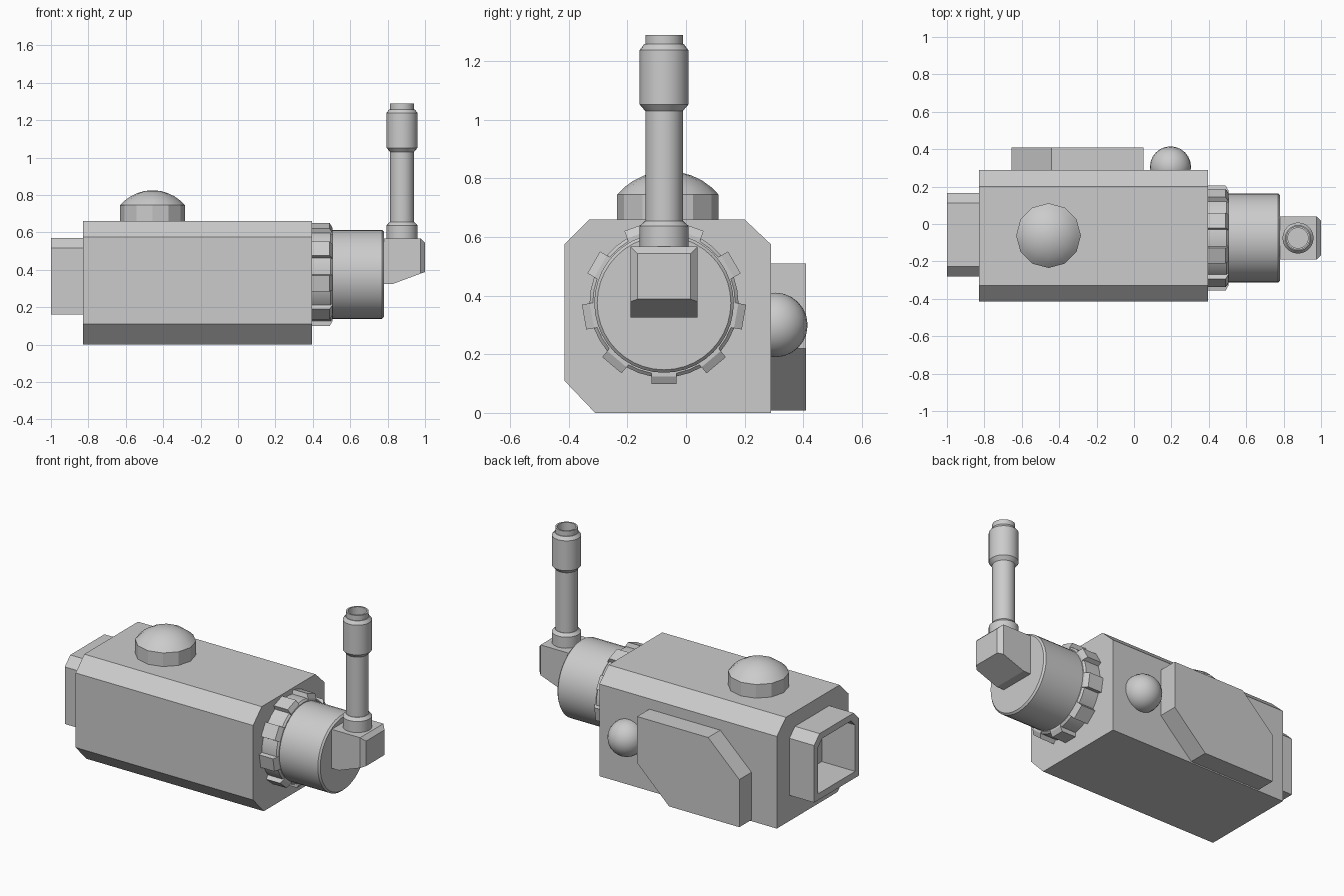
import bpy, bmesh
from math import sin, cos, pi, radians
from mathutils import Vector

if "Cube" in bpy.data.objects:
    bpy.data.objects.remove(bpy.data.objects["Cube"])

CY, CZ = -0.075, 0.375   # axis of the turning drum


def finish(name, bm, smooth=None):
    bmesh.ops.remove_doubles(bm, verts=bm.verts, dist=1e-5)
    bmesh.ops.recalc_face_normals(bm, faces=bm.faces)
    me = bpy.data.meshes.new(name)
    bm.to_mesh(me)
    bm.free()
    ob = bpy.data.objects.new(name, me)
    bpy.context.collection.objects.link(ob)
    if smooth:
        bpy.ops.object.select_all(action='DESELECT')
        bpy.context.view_layer.objects.active = ob
        ob.select_set(True)
        bpy.ops.object.shade_smooth_by_angle(angle=radians(smooth))
    return ob


def extrude(bm, pts, a, b, axis):
    """Prism from a 2D profile: axis x uses (y, z), axis y uses (x, z)."""
    place = (lambda p, t: (t, p[0], p[1])) if axis == 'x' else (lambda p, t: (p[0], t, p[1]))
    lo = [bm.verts.new(place(p, a)) for p in pts]
    hi = [bm.verts.new(place(p, b)) for p in pts]
    bm.faces.new(lo)
    bm.faces.new(hi)
    n = len(pts)
    for i in range(n):
        j = (i + 1) % n
        bm.faces.new((lo[i], lo[j], hi[j], hi[i]))


def prism(name, pts, a, b, axis):
    bm = bmesh.new()
    extrude(bm, pts, a, b, axis)
    return finish(name, bm)


def lathe(name, prof, centre, axis='z', n=32, smooth=30):
    """Revolve (radius, height) points around an axis."""
    bm = bmesh.new()
    rings = []
    for r, h in prof:
        ring = []
        for i in range(n):
            t = 2 * pi * i / n
            p = (r * cos(t), r * sin(t), h) if axis == 'z' else (h, r * cos(t), r * sin(t))
            ring.append(bm.verts.new(Vector(p) + Vector(centre)))
        rings.append(ring)
    for A, B in zip(rings, rings[1:]):
        for i in range(n):
            j = (i + 1) % n
            bm.faces.new((A[i], A[j], B[j], B[i]))
    bmesh.ops.remove_doubles(bm, verts=bm.verts, dist=1e-5)
    return finish(name, bm, smooth)


def arch(y0, y1, z0, z1, c):
    """Rectangle with both top corners cut off."""
    return [(y0, z0), (y1, z0), (y1, z1 - c), (y1 - c, z1), (y0 + c, z1), (y0, z1 - c)]


# main housing with cut corners
body = prism("housing", [(-0.31, 0), (0.29, 0), (0.29, 0.575), (0.20, 0.66),
                         (-0.33, 0.66), (-0.415, 0.575), (-0.415, 0.11)], -0.83, 0.395, 'x')

# hollow rear socket, cut into the housing
socket = prism("rear_socket", arch(-0.28, 0.165, 0.16, 0.57, 0.054), -1.0, -0.825, 'x')
cutter = prism("socket_cutter", arch(-0.24, 0.125, 0.20, 0.53, 0.04), -1.1, -0.77, 'x')
cutter.hide_render = True
cutter.hide_set(True)
for ob in (body, socket):
    m = ob.modifiers.new("opening", 'BOOLEAN')
    m.operation = 'DIFFERENCE'
    m.solver = 'EXACT'
    m.object = cutter

# side plate and side knob
prism("side_plate", [(-0.655, 0.008), (-0.17, 0.008), (0.05, 0.22), (0.05, 0.51),
                     (-0.44, 0.51), (-0.655, 0.305)], 0.285, 0.41, 'y')
lathe("side_knob", [(0.11 * sin(pi * i / 12), -0.11 * cos(pi * i / 12)) for i in range(13)],
      (0.195, 0.305, 0.30), n=24, smooth=40)

# domed cap on top
R = 0.2275
a0 = pi / 2 - 0.865
dome = [(0, 0.65), (0.173, 0.65), (0.173, 0.745)]
for i in range(1, 6):
    h = 0.08 * sin(pi / 2 * i / 5)
    dome.append((max(R * R - (R - 0.08 + h) ** 2, 0) ** 0.5 if i < 5 else 0, 0.745 + h))
lathe("top_dome", dome, (-0.457, -0.062, 0), n=12, smooth=28)

# drum and ring
lathe("drum", [(0, 0.39), (0.238, 0.39), (0.238, 0.77), (0.228, 0.78), (0, 0.78)],
      (0, CY, CZ), 'x', 40)
lathe("gear_ring", [(0, 0.39), (0.254, 0.39), (0.254, 0.495), (0.243, 0.505), (0, 0.505)],
      (0, CY, CZ), 'x', 36)

# nine teeth around the ring, with bevelled outer ends
bm = bmesh.new()
for k in range(9):
    t = -pi / 2 + 2 * pi * k / 9
    out, side = Vector((0, cos(t), sin(t))), Vector((0, -sin(t), cos(t)))
    prof = [(0.39, 0.22), (0.39, 0.277), (0.49, 0.277), (0.505, 0.25), (0.505, 0.22)]
    rows = [[bm.verts.new(Vector((x, CY, CZ)) + out * r + side * s) for x, r in prof]
            for s in (-0.043, 0.043)]
    for row in rows:
        bm.faces.new(row)
    for i in range(5):
        j = (i + 1) % 5
        bm.faces.new((rows[0][i], rows[0][j], rows[1][j], rows[1][i]))
finish("gear_teeth", bm)

# elbow block with bevelled end
bm = bmesh.new()
extrude(bm, [(0.775, 0.325), (0.83, 0.325), (1.0, 0.388), (1.0, 0.568), (0.775, 0.568)],
        -0.19, 0.04, 'y')
edges = [e for e in bm.edges if all(v.co.x > 0.99 and v.co.z > 0.38 for v in e.verts)
         and max(v.co.z for v in e.verts) > 0.5]
bmesh.ops.bevel(bm, geom=edges, offset=0.024, segments=1, affect='EDGES')
finish("elbow_block", bm)

# upright hollow pipe with collar and sleeve
lathe("upright_pipe", [(0, 0.56), (0.083, 0.56), (0.083, 0.637), (0.066, 0.655), (0.064, 0.655),
                       (0.064, 1.03), (0.083, 1.052), (0.083, 1.238), (0.068, 1.258),
                       (0.064, 1.258), (0.064, 1.29), (0.054, 1.29), (0.054, 1.20), (0, 1.20)],
      (0.877, CY, 0), n=24)
